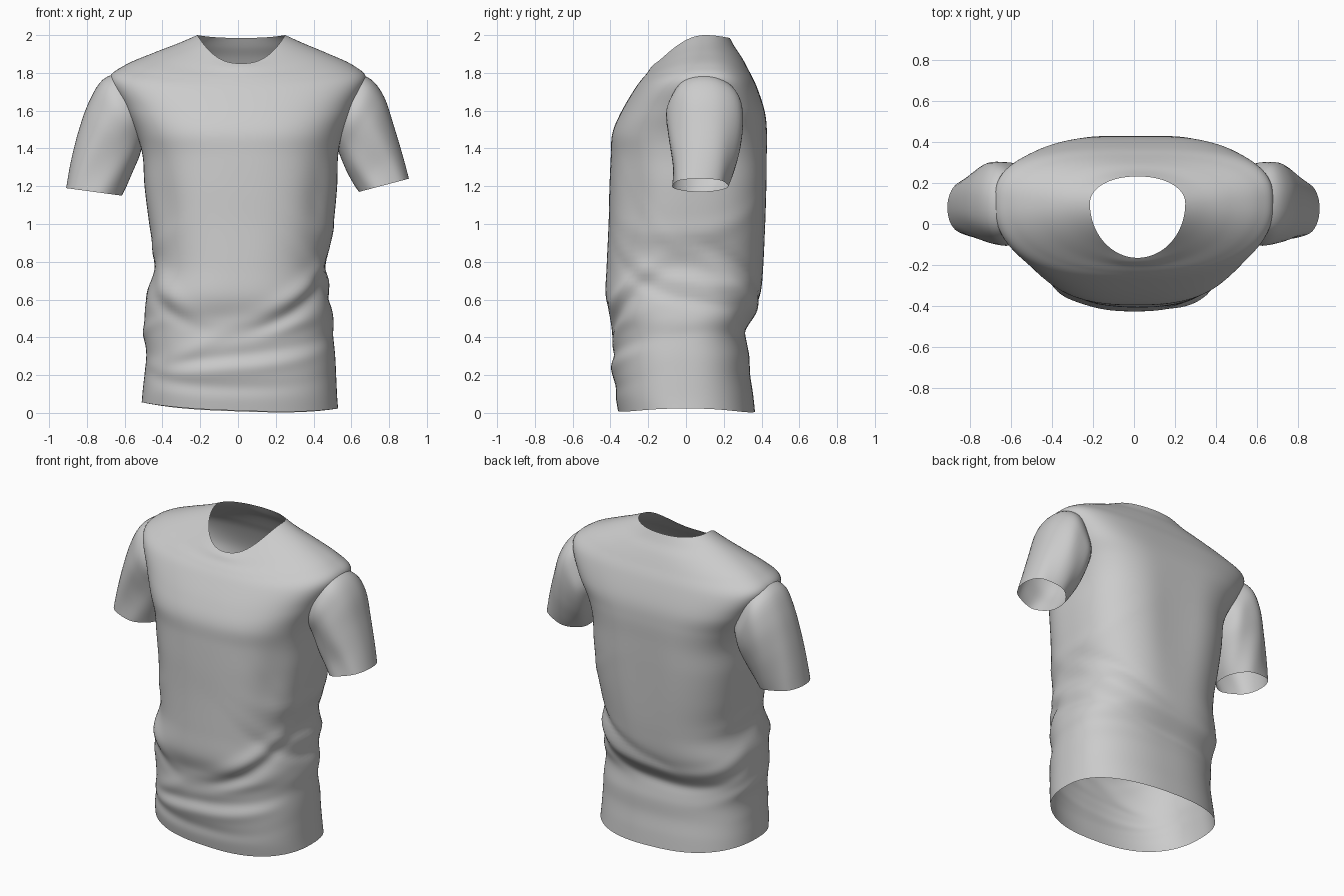
import bpy, bmesh, math
from mathutils import Vector

COLS = 112


def spline(keys, steps):
    """Catmull-Rom through a list of equal-length tuples."""
    out = []
    for i in range(len(keys) - 1):
        a, b = keys[max(i - 1, 0)], keys[i]
        c, d = keys[i + 1], keys[min(i + 2, len(keys) - 1)]
        for s in range(steps):
            t = s / steps
            out.append([0.5 * (2 * q + (r - p) * t + (2 * p - 5 * q + 4 * r - w) * t * t
                               + (3 * q - p - 3 * r + w) * t ** 3)
                        for p, q, r, w in zip(a, b, c, d)])
    out.append(list(keys[-1]))
    return out


def loft(name, rings, skip=None, flip=False):
    """Open tube through closed rings of points; skip(centre) leaves a hole."""
    bm = bmesh.new()
    rows = [[bm.verts.new(p) for p in ring] for ring in rings]
    for lo, hi in zip(rows, rows[1:]):
        n = len(lo)
        for i in range(n):
            j = (i + 1) % n
            quad = [lo[i], lo[j], hi[j], hi[i]]
            centre = sum((v.co for v in quad), Vector()) / 4
            if skip and skip(centre):
                continue
            bm.faces.new(quad[::-1] if flip else quad)
    for f in bm.faces:
        f.smooth = True
    mesh = bpy.data.meshes.new(name)
    bm.to_mesh(mesh)
    bm.free()
    obj = bpy.data.objects.new(name, mesh)
    bpy.context.collection.objects.link(obj)
    return obj


def spow(v, e):
    return math.copysign(abs(v) ** e, v)


# Torso levels: height, left x, right x, front y, back y, back squareness
torso = [
    (0.10, -0.505, 0.525, -0.375, 0.355, 2.4), (0.20, -0.495, 0.52, -0.385, 0.34, 2.4),
    (0.30, -0.485, 0.515, -0.39, 0.335, 2.4), (0.41, -0.495, 0.505, -0.385, 0.32, 2.4),
    (0.50, -0.495, 0.505, -0.395, 0.345, 2.5), (0.62, -0.485, 0.485, -0.425, 0.395, 2.5),
    (0.78, -0.44, 0.465, -0.42, 0.415, 2.6), (1.00, -0.47, 0.505, -0.41, 0.43, 2.7),
    (1.20, -0.495, 0.525, -0.405, 0.437, 2.8), (1.36, -0.505, 0.53, -0.398, 0.437, 2.9),
]
# Yoke levels: left x, right x, side z, side y, front y, front z, back y, back z,
# front squareness, back squareness
hem = (-0.51, 0.53, 0.04, 0.0, -0.36, 0.012, 0.365, 0.008, 2.4, 2.4)
yoke = [
    (-0.54, 0.555, 1.48, 0.04, -0.39, 1.48, 0.435, 1.49, 2.6, 3.0),
    (-0.61, 0.62, 1.62, 0.08, -0.345, 1.59, 0.42, 1.60, 2.5, 3.1),
    (-0.68, 0.68, 1.765, 0.10, -0.275, 1.71, 0.375, 1.73, 2.35, 2.9),
    (-0.60, 0.61, 1.84, 0.10, -0.235, 1.765, 0.335, 1.81, 2.2, 2.6),
    (-0.45, 0.47, 1.905, 0.10, -0.205, 1.80, 0.297, 1.88, 2.1, 2.3),
    (-0.32, 0.35, 1.955, 0.10, -0.185, 1.83, 0.26, 1.935, 2.0, 2.1),
    (-0.215, 0.25, 2.0, 0.10, -0.165, 1.85, 0.232, 1.985, 2.0, 2.1),
]
levels = [hem] + [(l, r, z, 0.0, f, z, b, z, 2.45, n) for z, l, r, f, b, n in torso] + yoke

# Cloth folds: angle, angular width, height, tilt, sag, thickness, depth (front is -90)
folds = [
    (-55, 38, 0.63, 0.26, 0.0, 0.055, 0.016), (-60, 40, 0.53, 0.24, 0.0, 0.045, -0.016),
    (-80, 50, 0.42, 0.14, 0.0, 0.050, 0.013), (-85, 60, 0.31, 0.07, 0.0, 0.040, -0.010),
    (-100, 60, 0.23, 0.04, 0.05, 0.045, 0.010), (-110, 50, 0.14, -0.04, 0.05, 0.04, -0.009),
    (-140, 22, 0.66, -0.25, 0.0, 0.060, 0.014), (-135, 24, 0.54, -0.20, 0.0, 0.045, -0.010),
    (0, 40, 0.70, -0.10, 0.10, 0.040, 0.012), (0, 45, 0.60, -0.12, 0.10, 0.035, -0.010),
    (90, 75, 0.53, -0.06, 0.10, 0.045, 0.016), (90, 75, 0.43, -0.06, 0.10, 0.035, -0.008),
    (50, 40, 0.74, -0.20, 0.0, 0.035, -0.012), (180, 40, 0.42, 0.10, 0.0, 0.040, 0.008),
    (0, 45, 0.95, 0.05, 0.12, 0.050, 0.008), (180, 40, 0.85, 0.10, 0.05, 0.05, 0.008),
    (90, 12, 1.15, 0.0, 0.0, 0.400, -0.014), (-38, 16, 1.15, 0.0, 0.0, 0.22, -0.018),
    (-142, 16, 1.15, 0.0, 0.0, 0.22, -0.018),
]


def fold(angle, z):
    total = 0.0
    for a0, wid, z0, tilt, sag, thick, depth in folds:
        da = (angle - math.radians(a0) + math.pi) % (2 * math.pi) - math.pi
        dz = z - (z0 + tilt * da + sag * da * da)
        total += depth * math.exp(-(da / math.radians(wid)) ** 2 - (dz / thick) ** 2)
    return total


def body_ring(level):
    xl, xr, zs, yc, yf, zf, yb, zb, nf, nb = level
    ring = []
    for i in range(COLS):
        a = 2 * math.pi * i / COLS
        c, s = math.cos(a), math.sin(a)
        n, zm, depth = (nb, zb, yb - yc) if s > 0 else (nf, zf, yc - yf)
        x = (xl + xr) / 2 + (xr - xl) / 2 * spow(c, 2 / n)
        y = yc + depth * spow(s, 2 / n)
        z = zm + (zs - zm) * abs(c) ** 2.5
        z -= 0.035 * x * max(0.0, 1 - z / 0.4)
        d = fold(a, z)
        ring.append((x + d * c, y + d * s, max(z, 0.0)))
    return ring


def armhole(p):
    return abs(p.x) > 0.5 and ((p.y - 0.09) / 0.16) ** 2 + ((p.z - 1.60) / 0.13) ** 2 < 1


loft("shirt_body", [body_ring(l) for l in spline(levels, 7)], armhole)

# Sleeve sections: outer x, outer z, inner x, inner z, centre y, half depth
right = [
    (0.60, 1.81, 0.50, 1.43, 0.09, 0.16), (0.705, 1.765, 0.525, 1.40, 0.10, 0.20),
    (0.775, 1.67, 0.545, 1.35, 0.105, 0.20), (0.825, 1.52, 0.575, 1.28, 0.10, 0.185),
    (0.87, 1.37, 0.61, 1.215, 0.09, 0.162), (0.905, 1.24, 0.64, 1.17, 0.075, 0.147),
]
left = [
    (0.60, 1.81, 0.48, 1.44, 0.09, 0.16), (0.715, 1.765, 0.505, 1.41, 0.10, 0.20),
    (0.79, 1.645, 0.525, 1.35, 0.105, 0.20), (0.845, 1.49, 0.56, 1.27, 0.10, 0.18),
    (0.885, 1.33, 0.59, 1.20, 0.09, 0.16), (0.91, 1.19, 0.615, 1.15, 0.08, 0.147),
]


def sleeve(name, sections, side):
    rings = []
    for ox, oz, ix, iz, yc, hd in spline(sections, 5):
        ring = []
        for i in range(48):
            a = 2 * math.pi * i / 48
            k = (1 + spow(math.cos(a), 0.9)) / 2
            ripple = 0.005 * math.sin(5 * a + 9 * oz)
            ring.append((side * (ix + (ox - ix) * k),
                         yc + (hd + ripple) * spow(math.sin(a), 0.9),
                         iz + (oz - iz) * k))
        rings.append(ring)
    loft(name, rings, flip=side > 0)


sleeve("right_sleeve", right, 1)
sleeve("left_sleeve", left, -1)
